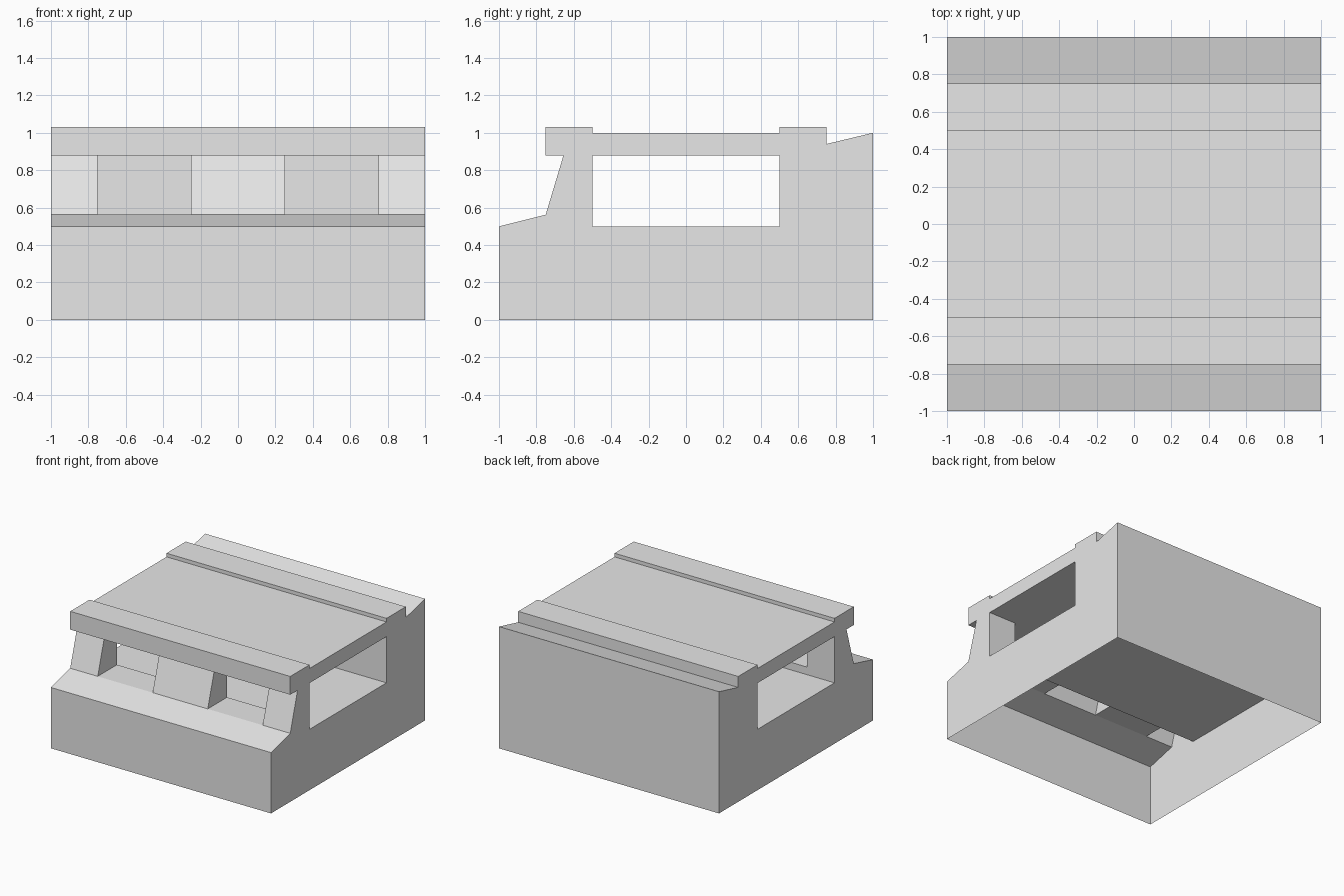
import bpy
import bmesh

cube = bpy.data.objects.get("Cube")
if cube:
    bpy.data.objects.remove(cube, do_unlink=True)

# Single plain grey material
grey = bpy.data.materials.new("light_grey")
grey.use_nodes = True
colour = (0.8, 0.8, 0.8, 1)
grey.diffuse_color = colour
grey.node_tree.nodes["Principled BSDF"].inputs["Base Color"].default_value = colour

# Cross-section outlines as (y, z) points
SILL, CEIL, ROOF, LIP = 0.5625, 0.88, 1.0, 1.03
front_base = [(-1, 0), (-1, 0.5), (-0.75, SILL)]
pillar_front = [(-0.75, SILL), (-0.655, CEIL)]
front_lip = [(-0.655, CEIL), (-0.75, CEIL), (-0.75, LIP), (-0.5, LIP), (-0.5, ROOF)]
back_part = [(0.5, ROOF), (0.5, LIP), (0.75, LIP), (0.75, 0.94), (1, ROOF), (1, 0)]
pillar_back = [(-0.5, CEIL), (-0.5, SILL)]
room = [(-0.5, SILL), (-0.5, 0.5), (0.5, 0.5), (0.5, CEIL), (-0.5, CEIL)]

# Alternating pillars and openings along the width
STOPS = [-1, -0.75, -0.25, 0.25, 0.75, 1]
bm = bmesh.new()


def strip(path, x0, x1):
    """Sweep an open outline from x0 to x1."""
    for (ya, za), (yb, zb) in zip(path, path[1:]):
        corners = [(x0, ya, za), (x1, ya, za), (x1, yb, zb), (x0, yb, zb)]
        bm.faces.new([bm.verts.new(c) for c in corners])


def plate(outline, x):
    """Fill a closed outline standing across the width."""
    bm.faces.new([bm.verts.new((x, y, z)) for y, z in outline])


for i, (x0, x1) in enumerate(zip(STOPS, STOPS[1:])):
    # Outer skin, inner room and a temporary underside
    strip(front_base, x0, x1)
    strip(front_lip + back_part + [(-1, 0)], x0, x1)
    strip(room, x0, x1)
    if i % 2 == 0:
        # Sloping pillar
        strip(pillar_front, x0, x1)
        strip(pillar_back, x0, x1)
    else:
        # Window opening: sill and lintel
        strip([pillar_front[0], pillar_back[1]], x0, x1)
        strip([pillar_front[1], pillar_back[0]], x0, x1)

# Cheeks of the pillars
for x in STOPS[1:-1]:
    plate(pillar_front + pillar_back, x)

# Side walls with their rectangular opening
for x in (STOPS[0], STOPS[-1]):
    plate(front_base + front_lip + pillar_back + room[1:4] + back_part, x)
    plate([(-0.5, CEIL), (-0.5, ROOF), (0.5, ROOF), (0.5, CEIL)], x)

# Weld, face outwards, then open the underside
bmesh.ops.remove_doubles(bm, verts=bm.verts, dist=0.0005)
bmesh.ops.recalc_face_normals(bm, faces=bm.faces)
under = [f for f in bm.faces if all(v.co.z < 0.001 for v in f.verts)]
bmesh.ops.delete(bm, geom=under, context="FACES_ONLY")

mesh = bpy.data.meshes.new("bunker_shell")
bm.to_mesh(mesh)
bm.free()
mesh.materials.append(grey)
bunker = bpy.data.objects.new("bunker_shell", mesh)
bpy.context.collection.objects.link(bunker)
